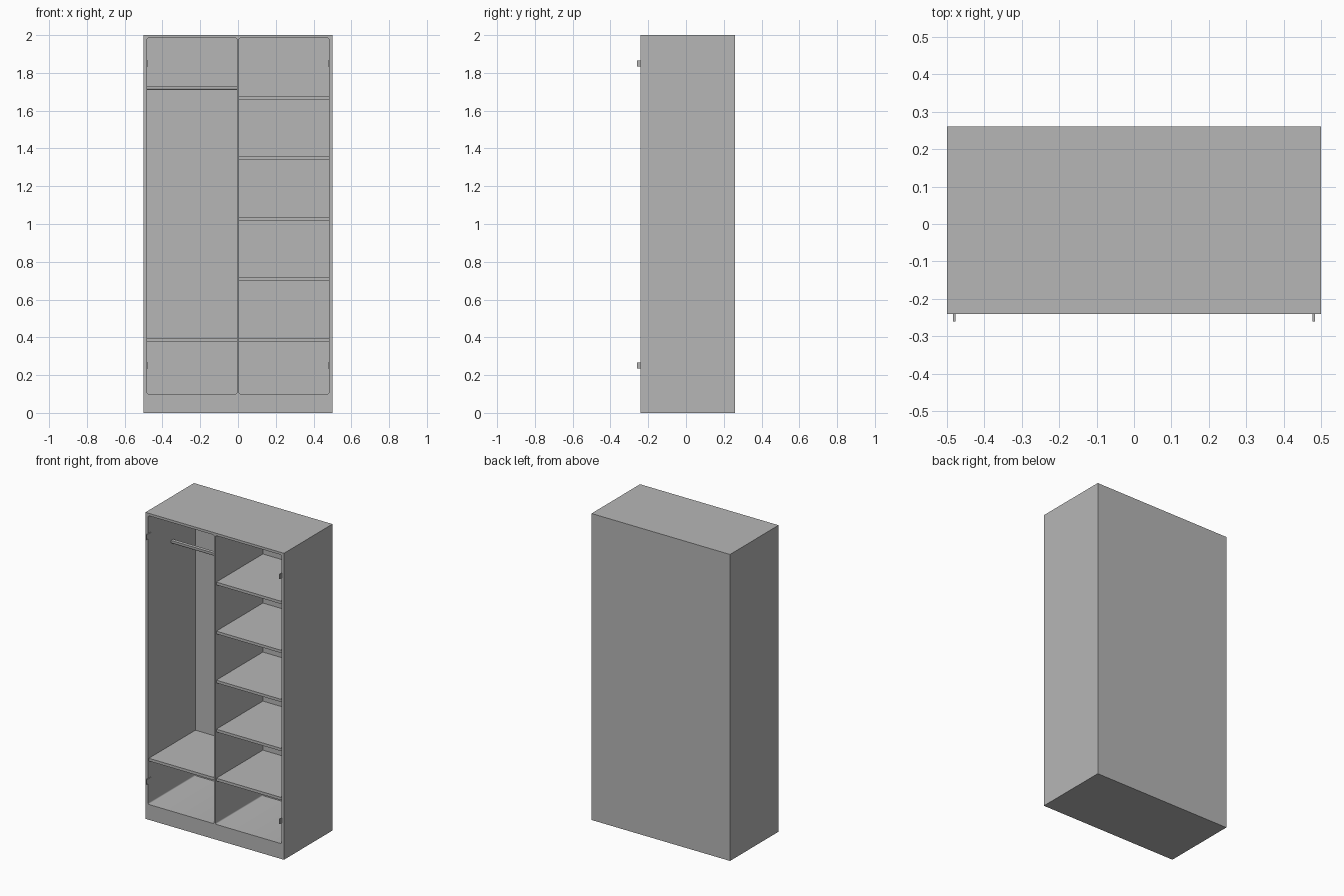
import bpy
import bmesh
from mathutils import Vector

default = bpy.data.objects.get("Cube")
if default:
    bpy.data.objects.remove(default, do_unlink=True)

grey = bpy.data.materials.new("plain grey")
grey.use_nodes = True
colour = (0.47, 0.47, 0.47, 1)
grey.diffuse_color = colour
grey.node_tree.nodes["Principled BSDF"].inputs["Base Color"].default_value = colour


def box(name, low, high, round_axis=None, radius=0.0, keep=lambda edge: True):
    """Box between two corners; edges along round_axis may be rounded."""
    low, high = Vector(low), Vector(high)
    bm = bmesh.new()
    bmesh.ops.create_cube(bm, size=1)
    for v in bm.verts:
        v.co = [(a + b) / 2 + c * (b - a) for a, b, c in zip(low, high, v.co)]
    if round_axis is not None:
        edges = [e for e in bm.edges if keep(e) and
                 abs((e.verts[0].co - e.verts[1].co).normalized()[round_axis]) > 0.9]
        bmesh.ops.bevel(bm, geom=edges, offset=radius, segments=4,
                        profile=0.5, affect='EDGES')
    mesh = bpy.data.meshes.new(name)
    bm.to_mesh(mesh)
    bm.free()
    mesh.materials.append(grey)
    obj = bpy.data.objects.new(name, mesh)
    bpy.context.collection.objects.link(obj)
    return obj


FRONT, BACK = -0.24, 0.26
INNER, MIDDLE = 0.481, 0.006
INSIDE_BACK = 0.248

# Carcass: solid block with two round-cornered compartments cut from the front
carcass = box("carcass", (-0.5, FRONT, 0), (0.5, BACK, 2))
for side, x0, x1 in (("right", -INNER, -MIDDLE), ("left", MIDDLE, INNER)):
    cutter = box(side + "_compartment_cutter", (x0, FRONT - 0.1, 0.1),
                 (x1, INSIDE_BACK, 1.984), round_axis=1, radius=0.008)
    cutter.hide_render = True
    cut = carcass.modifiers.new(side + " compartment", 'BOOLEAN')
    cut.operation = 'DIFFERENCE'
    cut.solver = 'EXACT'
    cut.object = cutter
    bpy.context.view_layer.objects.active = carcass
    bpy.ops.object.modifier_apply(modifier=cut.name)
    bpy.data.objects.remove(cutter, do_unlink=True)

# Shelves: five on the left side, one low shelf under the hanging space
SHELF_FRONT, THICK = FRONT + 0.008, 0.018
for i in range(5):
    top = 0.397 + 0.32 * i
    box(f"left_shelf_{i + 1}", (MIDDLE, SHELF_FRONT, top - THICK),
        (INNER, INSIDE_BACK, top))
box("right_shelf", (-INNER, SHELF_FRONT, 0.397 - THICK),
    (-MIDDLE, INSIDE_BACK, 0.397))

# Hanging rail with a rounded underside
rail = box("hanging_rail", (-INNER, -0.003, 1.71), (-MIDDLE, 0.019, 1.731),
           round_axis=0, radius=0.010, keep=lambda e: e.verts[0].co.z < 1.72)

# Hinge plates on the inner faces of both sides
for side, sign in (("right", -1), ("left", 1)):
    for level, z in (("lower", 0.252), ("upper", 1.85)):
        xs = sorted((sign * 0.477, sign * 0.484))
        box(f"{side}_{level}_hinge", (xs[0], -0.26, z - 0.016),
            (xs[1], -0.21, z + 0.016))

# Smooth only the rounded surfaces
for obj in (carcass, rail):
    bpy.ops.object.select_all(action='DESELECT')
    obj.select_set(True)
    bpy.context.view_layer.objects.active = obj
    bpy.ops.object.shade_smooth_by_angle(angle=0.6)
